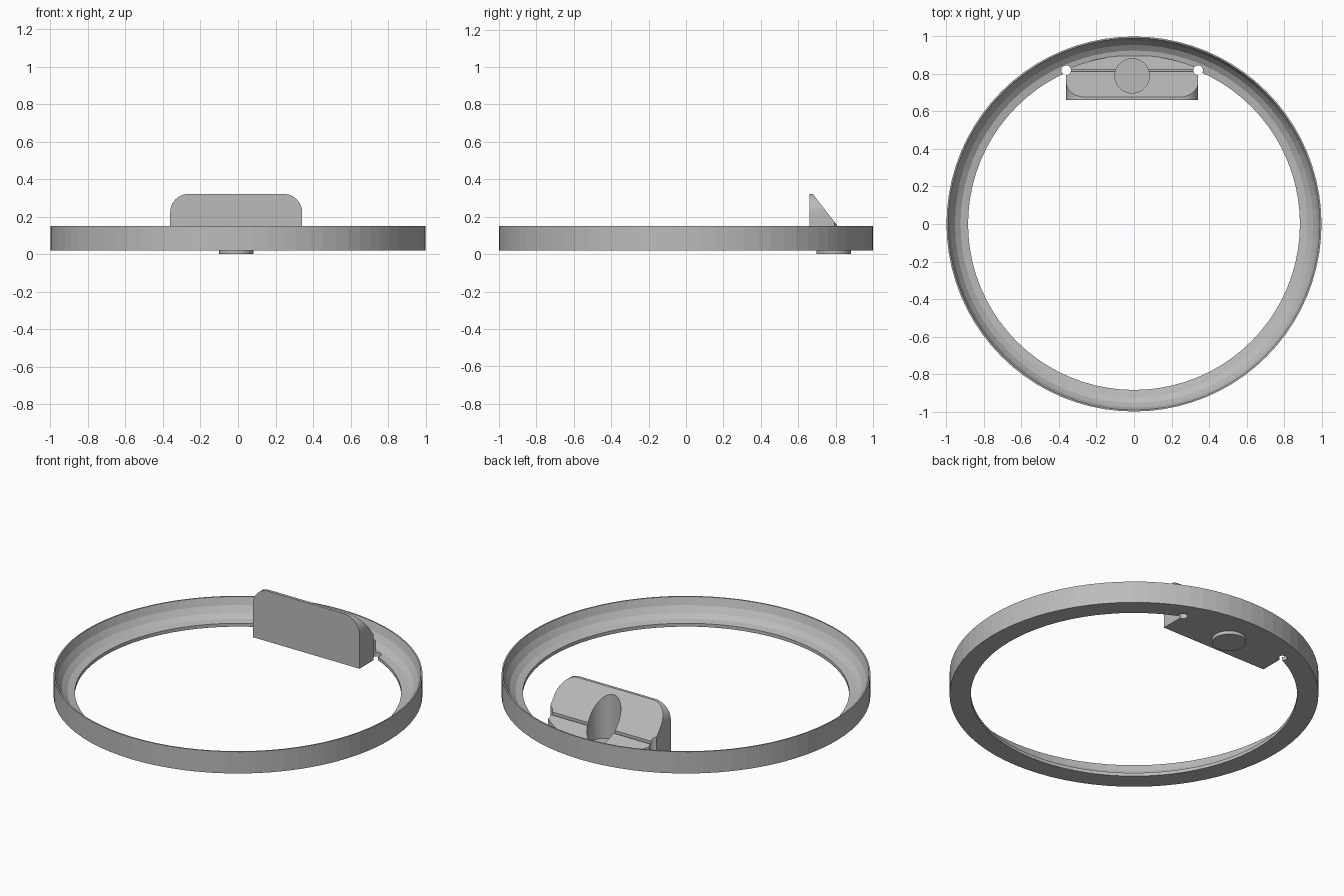
import bpy, bmesh
from math import sin, cos, pi, radians
from mathutils import Vector, Matrix

cube = bpy.data.objects.get("Cube")
if cube:
    bpy.data.objects.remove(cube, do_unlink=True)

grey = bpy.data.materials.new("plain grey")
grey.use_nodes = True
colour = (0.5, 0.5, 0.5, 1)
grey.diffuse_color = colour
grey.node_tree.nodes["Principled BSDF"].inputs["Base Color"].default_value = colour


def make(name, bm):
    bmesh.ops.recalc_face_normals(bm, faces=bm.faces)
    mesh = bpy.data.meshes.new(name)
    bm.to_mesh(mesh)
    bm.free()
    mesh.materials.append(grey)
    ob = bpy.data.objects.new(name, mesh)
    bpy.context.collection.objects.link(ob)
    return ob


def cylinder(name, x, y, radius, z0, z1, sides):
    bm = bmesh.new()
    bmesh.ops.create_cone(bm, cap_ends=True, segments=sides, radius1=radius, radius2=radius,
                          depth=z1 - z0, matrix=Matrix.Translation((x, y, (z0 + z1) / 2)))
    return make(name, bm)


def box(name, centre, size):
    bm = bmesh.new()
    bmesh.ops.create_cube(bm, size=1, matrix=Matrix.Translation(centre) @ Matrix.Diagonal((*size, 1)))
    return make(name, bm)


def carve(ob, cutter, operation="DIFFERENCE"):
    cutter.hide_render = True
    mod = ob.modifiers.new("carve", "BOOLEAN")
    mod.operation, mod.solver, mod.object = operation, "EXACT", cutter
    bpy.context.view_layer.update()
    result = bpy.data.meshes.new_from_object(ob.evaluated_get(bpy.context.evaluated_depsgraph_get()))
    ob.modifiers.clear()
    ob.data = result
    bpy.data.objects.remove(cutter, do_unlink=True)


# Ring: flat base, short inner lip, concave inner wall rising to a thin rim
profile = [(0.885, 0.02), (1, 0.02), (1, 0.15), (0.992, 0.15), (0.978, 0.105),
           (0.955, 0.07), (0.925, 0.048), (0.885, 0.04)]
steps = 80
bm = bmesh.new()
loops = []
for i in range(steps):
    a = 2 * pi * i / steps
    loops.append([bm.verts.new((r * cos(a), r * sin(a), z)) for r, z in profile])
for i in range(steps):
    here, after = loops[i], loops[(i + 1) % steps]
    for j in range(len(profile)):
        k = (j + 1) % len(profile)
        bm.faces.new((here[j], after[j], after[k], here[k]))
ring = make("ring", bm)

# Holder: rounded upright panel extruded backwards and sliced by a slope
mid, half, base, top, corner = -0.01, 0.352, 0.02, 0.322, 0.1
outline = [(mid + half, base), (mid - half, base)]
for side, start in ((-1, 180), (1, 90)):
    for i in range(11):
        a = radians(start - 9 * i)
        outline.append((mid + side * (half - corner) + corner * cos(a),
                        top - corner + corner * sin(a)))
bm = bmesh.new()
panel = bm.faces.new([bm.verts.new((x, 0.66, z)) for x, z in outline])
back = bmesh.ops.extrude_face_region(bm, geom=[panel])["geom"]
bmesh.ops.translate(bm, vec=(0, 0.29, 0), verts=[v for v in back if isinstance(v, bmesh.types.BMVert)])
slope = bmesh.ops.bisect_plane(bm, geom=bm.verts[:] + bm.edges[:] + bm.faces[:],
                               plane_co=(0, 0.677, top), plane_no=Vector((0, 0.17, 0.133)),
                               clear_outer=True)
bmesh.ops.holes_fill(bm, edges=[e for e in slope["geom_cut"] if isinstance(e, bmesh.types.BMEdge)])
holder = make("holder", bm)

# Holder back follows the ring, with a round socket and a narrow cross groove
carve(holder, cylinder("back_trim", 0, 0, 0.9, -0.1, 0.5, steps), "INTERSECT")
carve(holder, cylinder("socket_cutter", mid, 0.79, 0.092, -0.1, 0.5, 48))
carve(holder, box("groove_cutter", (mid, 0.818, 0.18), (0.8, 0.01, 0.1)))

# Round relief notches where the holder meets the ring
for x in (mid - half, mid + half):
    for part in (holder, ring):
        carve(part, cylinder("notch_cutter", x, 0.82, 0.026, -0.1, 0.5, 24))

# Socket floor, standing slightly below the ring
cylinder("socket_floor", mid, 0.79, 0.0925, 0, 0.025, 48)

# Smooth the small round walls and keep the ring faceted
for ob in bpy.context.scene.objects:
    ob.select_set(ob.name in ("holder", "socket_floor"))
bpy.context.view_layer.objects.active = holder
bpy.ops.object.shade_smooth_by_angle(angle=radians(20))
